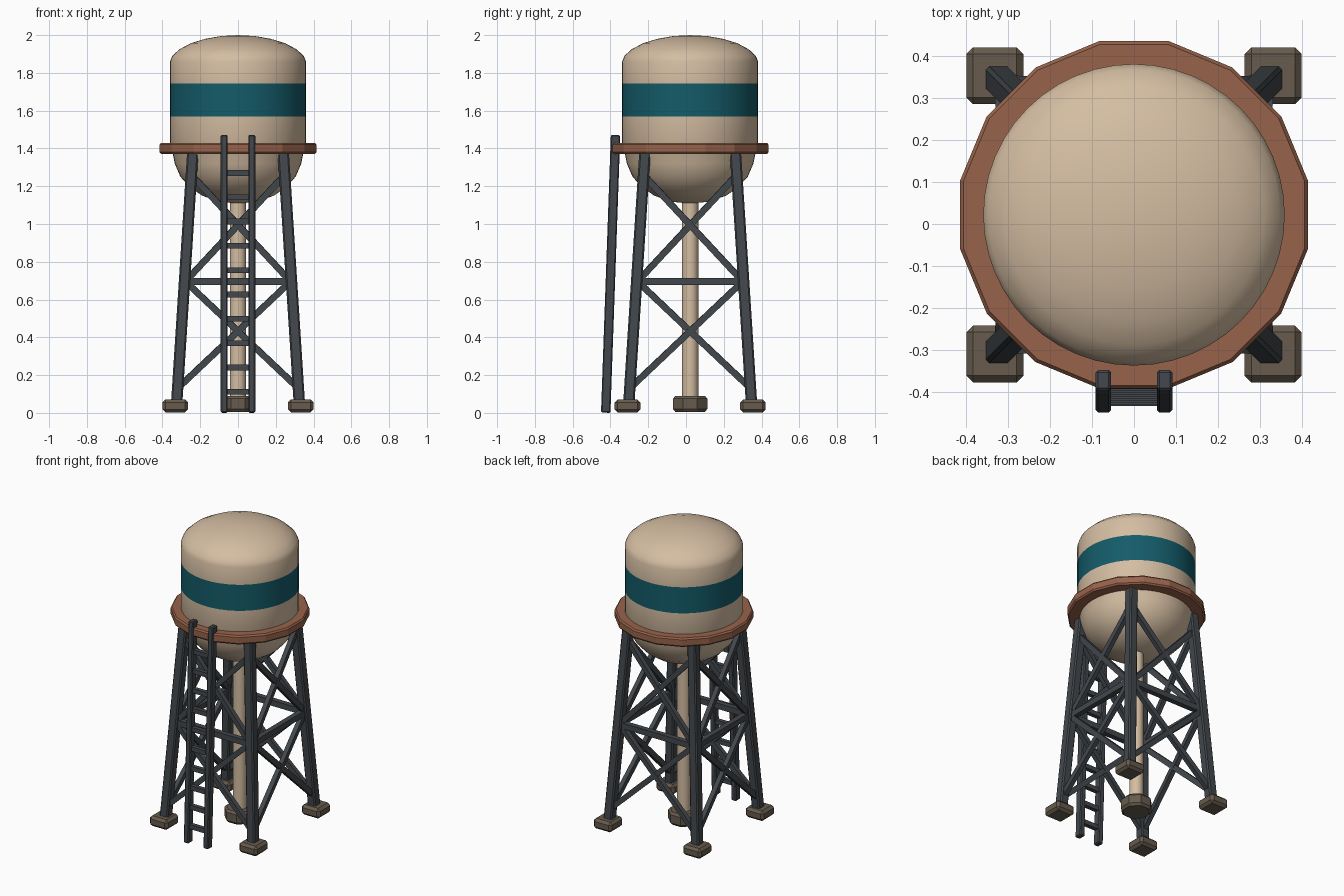
import bpy, bmesh, math
from mathutils import Vector, Matrix

if "Cube" in bpy.data.objects:
    bpy.data.objects.remove(bpy.data.objects["Cube"])

CY = 0.022  # tower axis in y

def mat(name, c):
    m = bpy.data.materials.new(name)
    m.diffuse_color = (*c, 1)
    m.use_nodes = True
    m.node_tree.nodes["Principled BSDF"].inputs["Base Color"].default_value = m.diffuse_color
    return m

CREAM = mat("cream paint", (0.66, 0.51, 0.36))
TEAL = mat("teal paint", (0.007, 0.105, 0.14))
RUST = mat("rust brown", (0.31, 0.125, 0.07))
STEEL = mat("dark steel", (0.055, 0.064, 0.073))
STONE = mat("footing brown", (0.135, 0.105, 0.075))

def finish(name, bm, mats, smooth=None):
    bmesh.ops.recalc_face_normals(bm, faces=bm.faces)
    me = bpy.data.meshes.new(name)
    bm.to_mesh(me)
    bm.free()
    for m in mats:
        me.materials.append(m)
    ob = bpy.data.objects.new(name, me)
    bpy.context.collection.objects.link(ob)
    if smooth:
        bpy.context.view_layer.objects.active = ob
        ob.select_set(True)
        bpy.ops.object.shade_smooth_by_angle(angle=math.radians(smooth))
        ob.select_set(False)
    return ob

def lathe(profile, n, closed=False, turn=0.0):
    """Spin (radius, z) points about the tower axis."""
    bm = bmesh.new()
    rings = []
    for r, z in profile:
        if r == 0:
            rings.append([bm.verts.new((0, CY, z))] * n)
        else:
            rings.append([bm.verts.new((r * math.cos(turn + 2 * math.pi * i / n),
                                        CY + r * math.sin(turn + 2 * math.pi * i / n), z))
                          for i in range(n)])
    pairs = list(zip(rings, rings[1:]))
    if closed:
        pairs.append((rings[-1], rings[0]))
    for a, b in pairs:
        for i in range(n):
            j = (i + 1) % n
            bm.faces.new(list(dict.fromkeys((a[i], a[j], b[j], b[i]))))
    return bm

def beam(bm, p, q, w, d, bevel=0.0):
    """Box bar from p to q; w is its horizontal width, d the other side."""
    p, q = Vector(p), Vector(q)
    axis = (q - p).normalized()
    if abs(axis.z) > 0.97:
        u = Vector((1, 0, 0))
    else:
        u = axis.cross(Vector((0, 0, 1))).normalized()
    u = (u - axis * u.dot(axis)).normalized()
    v = axis.cross(u)
    rot = Matrix((u, v, axis)).transposed().to_4x4()
    m = (Matrix.Translation((p + q) / 2) @ rot
         @ Matrix.Diagonal((w, d, (q - p).length, 1)))
    vs = bmesh.ops.create_cube(bm, size=1, matrix=m)["verts"]
    if bevel:
        es = list({e for vert in vs for e in vert.link_edges})
        bmesh.ops.bevel(bm, geom=es, offset=bevel, segments=1, affect='EDGES')

# tank with domed roof, bowl bottom and painted band
profile = [(0, 1.108), (0.10, 1.118), (0.19, 1.15), (0.255, 1.195), (0.305, 1.25),
           (0.335, 1.32), (0.347, 1.38), (0.36, 1.41), (0.36, 1.57), (0.36, 1.745),
           (0.36, 1.86), (0.348, 1.89), (0.31, 1.925), (0.25, 1.957), (0.175, 1.98),
           (0.09, 1.995), (0, 2.0)]
bm = lathe(profile, 48)
for f in bm.faces:
    if 1.57 < f.calc_center_median().z < 1.745:
        f.material_index = 1
finish("tank", bm, [CREAM, TEAL], 40)

# walkway ring
finish("walkway", lathe([(0.34, 1.37), (0.415, 1.37), (0.423, 1.38), (0.423, 1.42),
                         (0.415, 1.43), (0.34, 1.43)], 16, True, math.pi / 16), [RUST])

# centre riser pipe and its base
finish("riser_pipe", lathe([(0, 0.05), (0.043, 0.05), (0.043, 1.13), (0, 1.13)], 16),
       [CREAM], 40)
finish("riser_base", lathe([(0, 0.005), (0.085, 0.005), (0.098, 0.02), (0.098, 0.075),
                            (0.085, 0.09), (0, 0.09)], 8, False, math.pi / 8), [STONE])

def leg_off(z):
    """Leg distance from the axis in x and y at height z."""
    return 0.328 + (0.24 - 0.328) * z / 1.37

# legs and footings
for sx, nx in ((-1, "left"), (1, "right")):
    for sy, ny in ((-1, "front"), (1, "back")):
        a, b = leg_off(0.04), leg_off(1.385)
        bm = bmesh.new()
        beam(bm, (sx * a, CY + sy * a, 0.04), (sx * b, CY + sy * b, 1.385), 0.06, 0.06, 0.008)
        finish(f"{ny}_{nx}_leg", bm, [STEEL])
        bm = bmesh.new()
        c = (sx * 0.332, CY + sy * 0.332)
        beam(bm, (*c, 0.003), (*c, 0.071), 0.136, 0.136, 0.016)
        finish(f"{ny}_{nx}_footing", bm, [STONE])

# cross bracing on the four sides
for k, side in enumerate(("front", "right", "back", "left")):
    bm = bmesh.new()
    rot = Matrix.Rotation(k * math.pi / 2, 3, 'Z')
    def at(s, z):
        o = leg_off(z)
        return rot @ Vector((s * o, -o, 0)) + Vector((0, CY, z))
    beam(bm, at(-1, 0.695), at(1, 0.695), 0.035, 0.038)
    for z0, z1 in ((0.13, 0.70), (0.69, 1.26)):
        for s in (-1, 1):
            beam(bm, at(s, z0), at(-s, z1), 0.03, 0.034)
    finish(f"{side}_bracing", bm, [STEEL])

# ladder leaning on the walkway
def ladder_y(z):
    return -0.425 + 0.052 * z / 1.47

bm = bmesh.new()
for s in (-1, 1):
    beam(bm, (s * 0.073, ladder_y(0), 0.001), (s * 0.073, ladder_y(1.47), 1.471), 0.037, 0.05, 0.006)
for i in range(10):
    z = 0.112 + i * 0.1287
    beam(bm, (-0.073, ladder_y(z), z), (0.073, ladder_y(z), z), 0.028, 0.03)
finish("ladder", bm, [STEEL])
